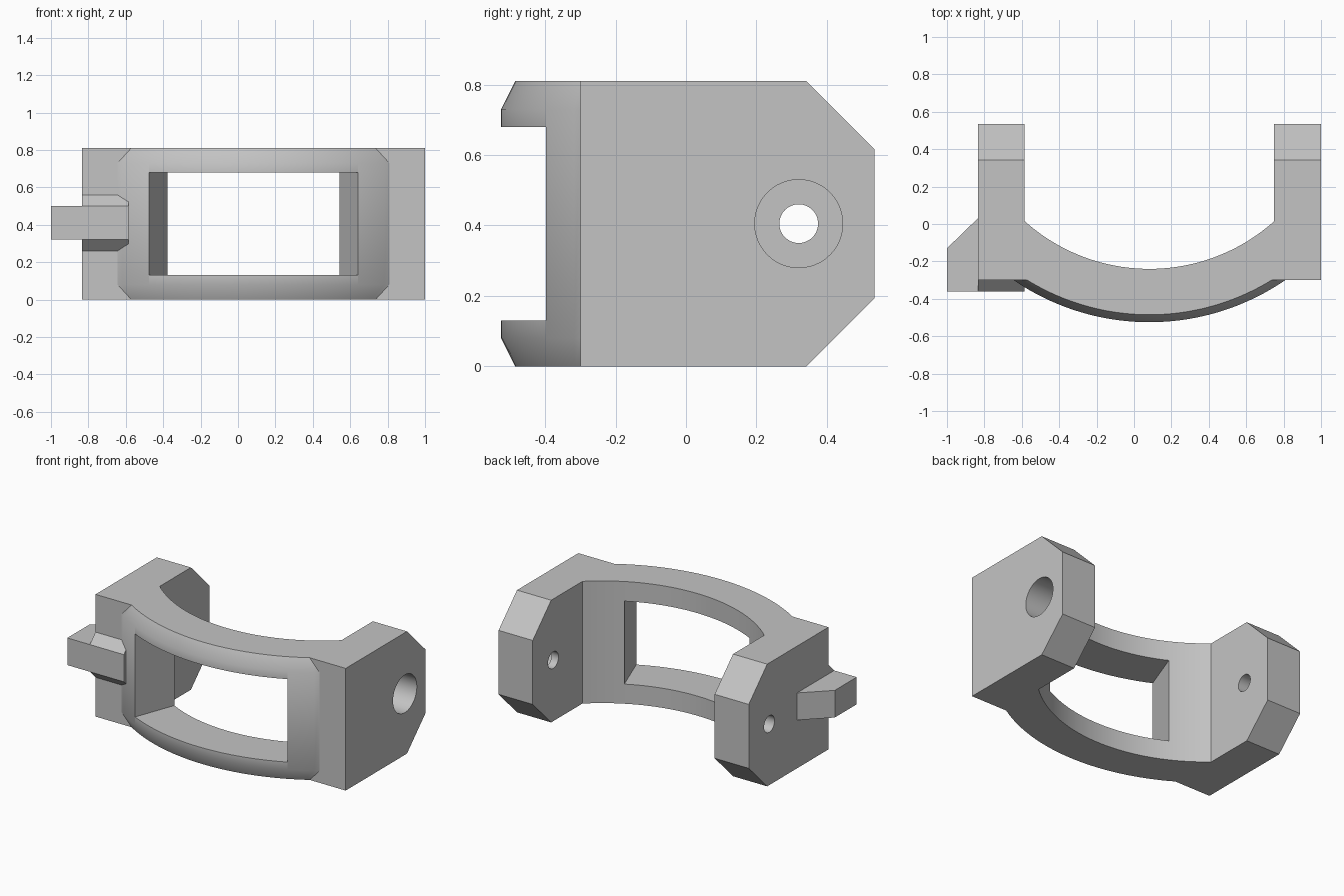
import bpy, bmesh, math

old = bpy.data.objects.get("Cube")
if old:
    bpy.data.objects.remove(old, do_unlink=True)

# Shared dimensions
MID_X, ARC_Y = 0.0825, 0.76       # mirror plane of the frame and centre of the bow
HEIGHT, FRONT, BACK = 0.81, -0.30, 0.535
ARM_IN, ARM_OUT = 0.667, 0.9175   # arm sides measured from the mirror plane
R_IN, R_OUT, R_RIM = 1.0, 1.285, 1.245
SEGS = 48

grey = bpy.data.materials.new("light_grey")
grey.use_nodes = True
grey.diffuse_color = (0.55, 0.55, 0.55, 1)
grey.node_tree.nodes["Principled BSDF"].inputs["Base Color"].default_value = grey.diffuse_color


def loft(name, layers):
    """Skin equal-length closed outlines and cap both ends."""
    bm = bmesh.new()
    rings = [[bm.verts.new(p) for p in layer] for layer in layers]
    n = len(rings[0])
    for a, b in zip(rings, rings[1:]):
        for i in range(n):
            j = (i + 1) % n
            bm.faces.new((a[i], a[j], b[j], b[i]))
    bm.faces.new(rings[0])
    bm.faces.new(rings[-1])
    bmesh.ops.recalc_face_normals(bm, faces=bm.faces)
    mesh = bpy.data.meshes.new(name)
    bm.to_mesh(mesh)
    bm.free()
    obj = bpy.data.objects.new(name, mesh)
    mesh.materials.append(grey)
    bpy.context.collection.objects.link(obj)
    return obj


def prism_z(name, plan, z0, z1):
    return loft(name, [[(x, y, z) for x, y in plan] for z in (z0, z1)])


def prism_x(name, side, x0, x1):
    return loft(name, [[(x, y, z) for y, z in side] for x in (x0, x1)])


def circle(radius, y, z):
    return [(y + radius * math.cos(math.tau * i / SEGS),
             z + radius * math.sin(math.tau * i / SEGS)) for i in range(SEGS)]


def arc(radius, half_angle):
    """Plan points of the bow from -x to +x."""
    angles = [half_angle * (2 * i / SEGS - 1) for i in range(SEGS + 1)]
    return [(MID_X + radius * math.sin(a), ARC_Y - radius * math.cos(a)) for a in angles]


def cut(target, cutter):
    cutter.hide_render = True
    mod = target.modifiers.new("cut", 'BOOLEAN')
    mod.operation = 'DIFFERENCE'
    mod.solver = 'EXACT'
    mod.object = cutter
    bpy.context.view_layer.objects.active = target
    bpy.ops.object.modifier_apply(modifier=mod.name)
    bpy.data.objects.remove(cutter, do_unlink=True)


def frame_plan(outer_radius):
    """Outer bow, right arm, inner bow, left arm."""
    right_arm = [(ARM_OUT, FRONT), (ARM_OUT, BACK), (ARM_IN, BACK)]
    plan = arc(outer_radius, math.acos((ARC_Y - FRONT) / outer_radius))
    plan += [(MID_X + x, y) for x, y in right_arm]
    plan += reversed(arc(R_IN, math.asin(ARM_IN / R_IN)))
    plan += [(MID_X - x, y) for x, y in reversed(right_arm)]
    return plan


# Curved frame with bevelled front rims
rims = [(0, R_RIM), (0.08, R_OUT), (HEIGHT - 0.08, R_OUT), (HEIGHT, R_RIM)]
frame = loft("curved_frame", [[(x, y, z) for x, y in frame_plan(r)] for z, r in rims])

# Window narrowing towards the back
wide, narrow = 0.635, 0.412
cut(frame, prism_z("window_cutter",
                   [(MID_X - wide, -0.6), (MID_X + wide, -0.6),
                    (MID_X + narrow, 0), (MID_X - narrow, 0)], 0.13, 0.68))

# Clipped rear corners of both arms
for flip in (False, True):
    corner = [(0.242, 0.91), (0.635, 0.517), (0.635, 0.91)]
    if flip:
        corner = [(y, HEIGHT - z) for y, z in corner]
    cut(frame, prism_x("corner_cutter", corner, -1.1, 1.1))

# Pivot hole through both arms, counterbored on one outer side
cut(frame, prism_x("hole_cutter", circle(0.055, 0.32, HEIGHT / 2), -1.1, 1.1))
cut(frame, prism_x("counterbore_cutter", circle(0.125, 0.32, HEIGHT / 2), 0.80, 1.1))

# Tapered rib on the front and tab projecting from the side
rib = prism_x("front_rib", [(-0.36, 0.32), (-0.36, 0.50), (FRONT, 0.56), (FRONT, 0.26)],
              -0.835, -0.585)
tab = prism_z("side_tab", [(-1, -0.36), (-0.835, -0.36), (-0.835, 0.03), (-1, -0.13)],
              0.32, 0.50)

# Smooth the curves, keep the edges sharp
bpy.ops.object.select_all(action='DESELECT')
for obj in (frame, rib, tab):
    obj.select_set(True)
bpy.context.view_layer.objects.active = frame
bpy.ops.object.shade_smooth_by_angle(angle=math.radians(30))
